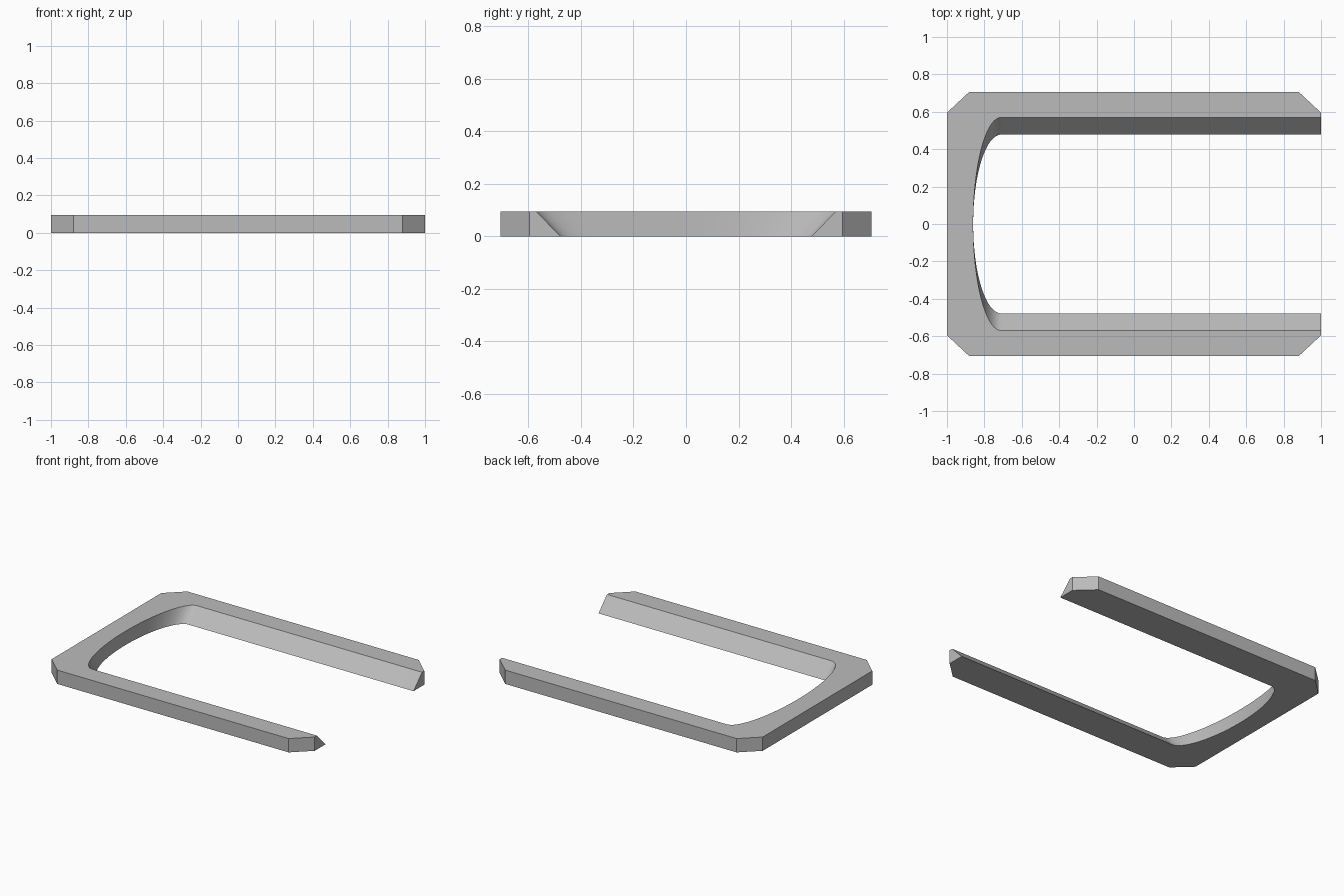
import bpy
import bmesh
from math import cos, sin, pi

# Remove the default cube
cube = bpy.data.objects.get("Cube")
if cube:
    bpy.data.objects.remove(cube, do_unlink=True)

HEIGHT = 0.095
HALF_X, HALF_Y = 1.0, 0.707
CHAMFER_X, CHAMFER_Y = 0.88, 0.595
ARC_X, ARC_DEPTH, STEPS = -0.71, 0.15, 48

# Plain grey material
grey = bpy.data.materials.new("plain_grey")
grey.use_nodes = True
colour = (0.5, 0.5, 0.5, 1)
grey.diffuse_color = colour
grey.node_tree.nodes["Principled BSDF"].inputs["Base Color"].default_value = colour


def outline(inner_half):
    """Counter-clockwise C outline: chamfered outside, half-ellipse inside."""
    half = [(HALF_X, CHAMFER_Y), (CHAMFER_X, HALF_Y),
            (-CHAMFER_X, HALF_Y), (-HALF_X, CHAMFER_Y)]
    outer = half + [(x, -y) for x, y in reversed(half)]
    arc = [(ARC_X - ARC_DEPTH * sin(pi * i / STEPS),
            -inner_half * cos(pi * i / STEPS)) for i in range(STEPS + 1)]
    return outer + [(HALF_X, -inner_half)] + arc + [(HALF_X, inner_half)]


# Frame: lower and upper outlines bridged, giving sloped inner walls
bm = bmesh.new()
low = [bm.verts.new((x, y, 0)) for x, y in outline(0.478)]
top = [bm.verts.new((x, y, HEIGHT)) for x, y in outline(0.57)]
bm.faces.new(top)
bm.faces.new(low[::-1])
for i in range(len(low)):
    j = (i + 1) % len(low)
    bm.faces.new((low[i], low[j], top[j], top[i]))
bmesh.ops.recalc_face_normals(bm, faces=bm.faces)

mesh = bpy.data.meshes.new("open_frame")
bm.to_mesh(mesh)
bm.free()
mesh.materials.append(grey)
frame = bpy.data.objects.new("open_frame", mesh)
bpy.context.collection.objects.link(frame)

# Smooth the curved wall, keep the corners crisp
bpy.ops.object.select_all(action="DESELECT")
frame.select_set(True)
bpy.context.view_layer.objects.active = frame
bpy.ops.object.shade_smooth_by_angle(angle=pi / 7)
